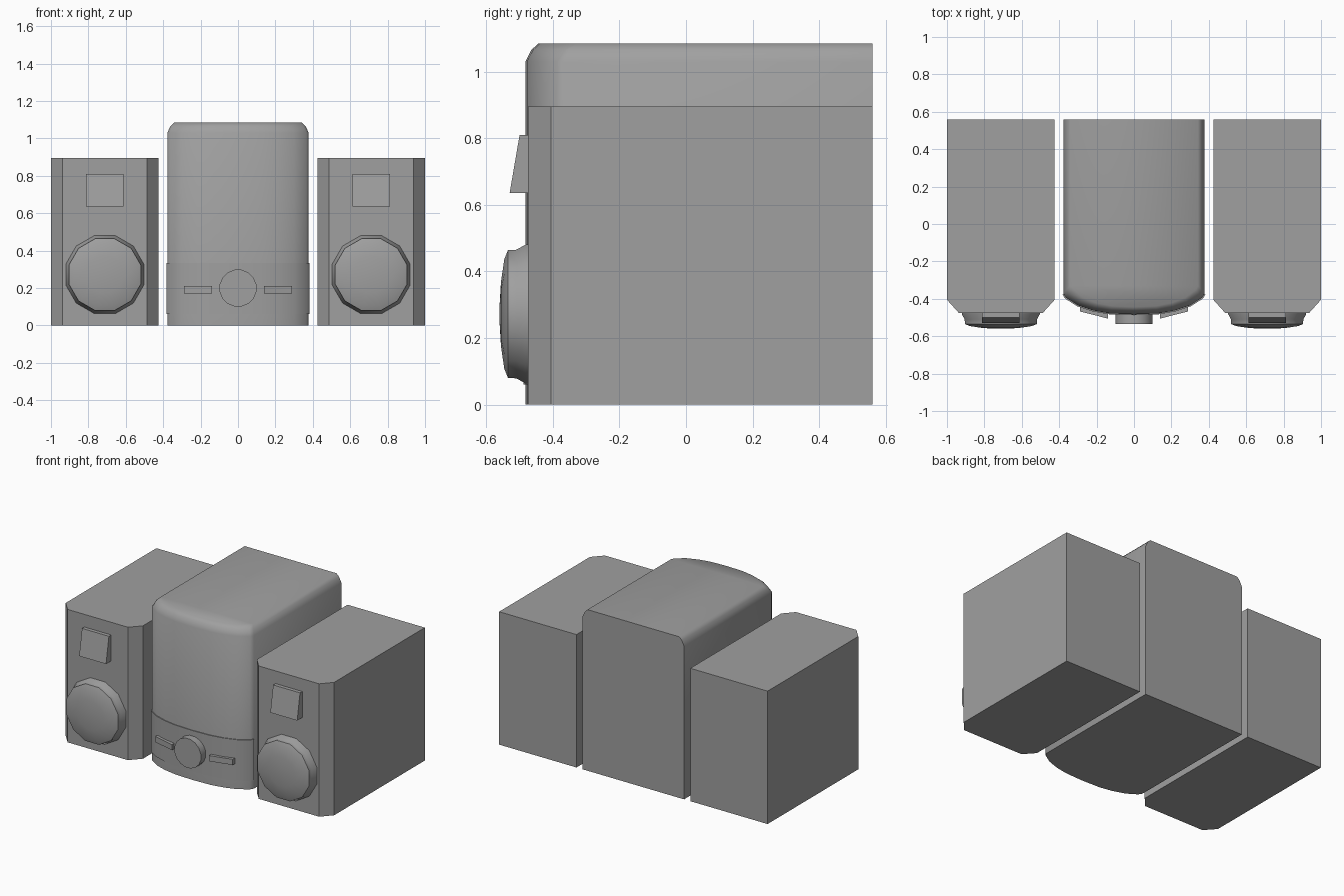
import bpy, bmesh
from math import sin, cos, pi, radians, atan2
from mathutils import Matrix, Vector

cube = bpy.data.objects.get("Cube")
if cube:
    bpy.data.objects.remove(cube, do_unlink=True)

# One grey material for everything
grey = bpy.data.materials.new("plain_grey")
grey.use_nodes = True
colour = (0.35, 0.35, 0.35, 1)
grey.diffuse_color = colour
grey.node_tree.nodes["Principled BSDF"].inputs["Base Color"].default_value = colour

BACK = 0.56
FRONT = -0.475


def loft(name, rings, smooth=None):
    """Join rings of points with quads, cap both ends."""
    bm = bmesh.new()
    loops = [[bm.verts.new(p) for p in ring] for ring in rings]
    n = len(loops[0])
    for a, b in zip(loops, loops[1:]):
        for i in range(n):
            j = (i + 1) % n
            bm.faces.new((a[i], a[j], b[j], b[i]))
    bm.faces.new(loops[0][::-1])
    bm.faces.new(loops[-1])
    bmesh.ops.recalc_face_normals(bm, faces=bm.faces)
    mesh = bpy.data.meshes.new(name)
    bm.to_mesh(mesh)
    bm.free()
    mesh.materials.append(grey)
    obj = bpy.data.objects.new(name, mesh)
    bpy.context.collection.objects.link(obj)
    if smooth:
        bpy.ops.object.select_all(action='DESELECT')
        obj.select_set(True)
        bpy.context.view_layer.objects.active = obj
        bpy.ops.object.shade_smooth_by_angle(angle=radians(smooth))
    return obj


def prism(name, outline, z0, z1, smooth=None):
    return loft(name, [[(x, y, z) for x, y in outline] for z in (z0, z1)], smooth)


def lathe(name, cx, cz, profile, sides, smooth):
    """Turn (radius, y) pairs about an axis along y."""
    angles = [2 * pi * (i + 0.5) / sides for i in range(sides)]
    return loft(name, [[(cx + r * sin(a), y, cz + r * cos(a)) for a in angles]
                       for r, y in profile], smooth)


# Satellite speakers: cabinet, slanted tweeter, domed woofer
for side, cx in (("right", -0.712), ("left", 0.712)):
    w, f = 0.288, 0.225
    prism(side + "_cabinet",
          [(cx - w, BACK), (cx - w, -0.405), (cx - f, FRONT),
           (cx + f, FRONT), (cx + w, -0.405), (cx + w, BACK)], 0, 0.895)
    profile = [(-0.46, 0.635), (-0.53, 0.635), (-0.5, 0.81), (-0.46, 0.81)]
    loft(side + "_tweeter", [[(cx + dx, y, z) for y, z in profile]
                             for dx in (-0.1, 0.1)])
    lathe(side + "_woofer", cx, 0.272,
          [(0.216, -0.46), (0.216, -0.482), (0.2, -0.51), (0.199, -0.535),
           (0.17, -0.546), (0.1, -0.556), (0.03, -0.56)], 12, 40)

# Subwoofer with bowed front and chamfered top
bow = [(0.378, -0.37), (0.365, -0.393), (0.3, -0.435),
       (0.22, -0.462), (0.13, -0.478)]
curve = [(-x, y) for x, y in bow] + [(0, -0.483)] + [(x, y) for x, y in bow[::-1]]
outline = [(-0.378, BACK)] + curve + [(0.378, BACK)]


def body_ring(z, inset):
    sx = (0.378 - inset) / 0.378
    return [(x * sx, y if y > 0 else y + inset * 1.1, z) for x, y in outline]


loft("subwoofer_body",
     [body_ring(0, 0), body_ring(1.03, 0), body_ring(1.066, 0.017),
      body_ring(1.085, 0.036)], 60)

# Raised control band
band = [(x * 1.012, y - 0.005) for x, y in curve]
prism("control_band", band, 0.06, 0.335, 50)

# Volume knob and slots
lathe("volume_knob", 0, 0.2, [(0.1, -0.46), (0.1, -0.535)], 16, 40)
for side, s in (("right", -1), ("left", 1)):
    outer, inner = Vector((s * 0.288, -0.468)), Vector((s * 0.138, -0.506))
    depth = Vector((0, 0.04))
    prism(side + "_slot", [outer, inner, inner + depth, outer + depth], 0.172, 0.21)
